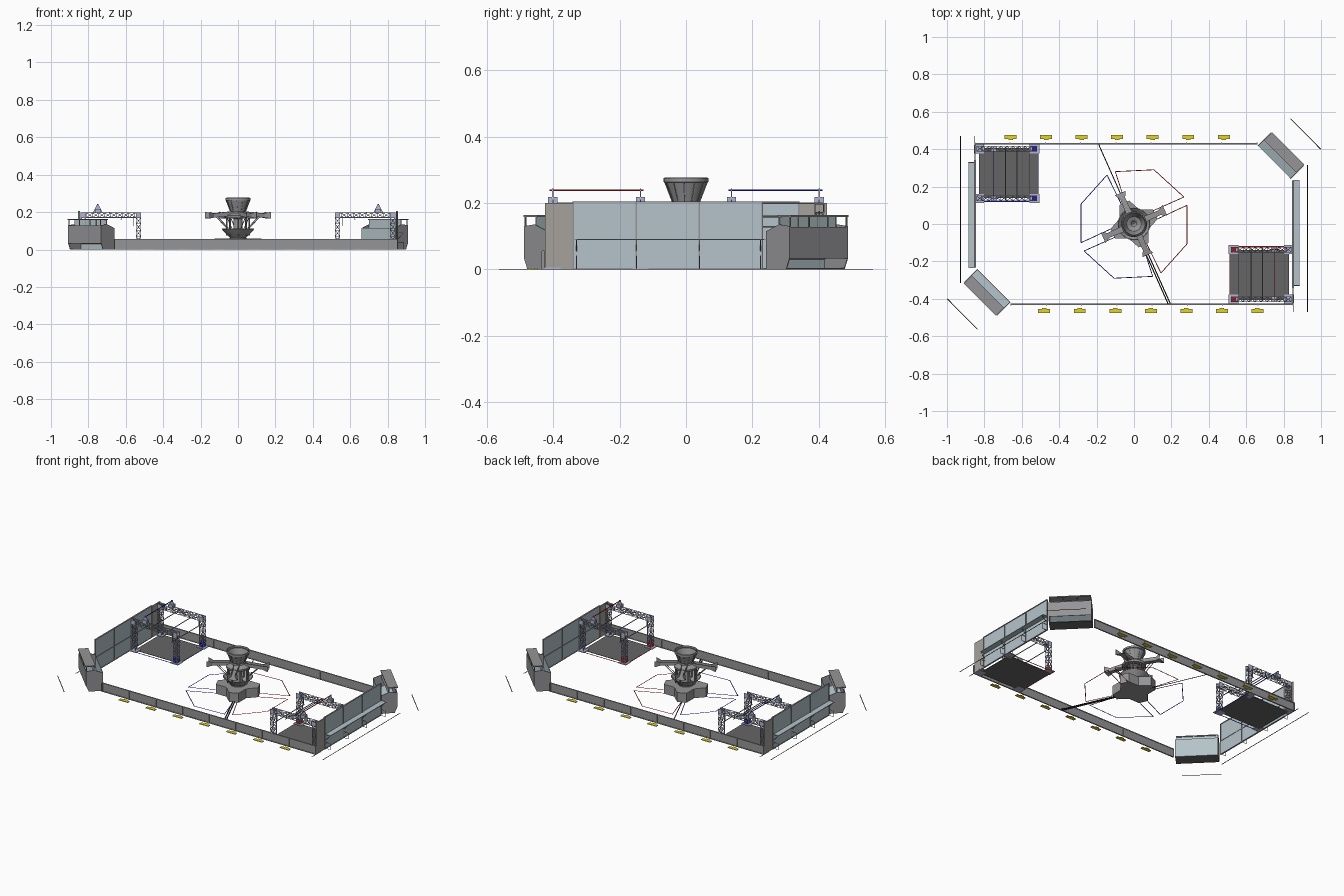
import bpy, bmesh
from math import pi, sin, cos, radians, hypot, atan2
from mathutils import Matrix, Vector

if "Cube" in bpy.data.objects:
    bpy.data.objects.remove(bpy.data.objects["Cube"])

SIDE = Matrix.Identity(4)          # half-turn used for the second half of the field


def mat(name, r, g, b):
    m = bpy.data.materials.new(name)
    m.diffuse_color = (r, g, b, 1)
    m.use_nodes = True
    m.node_tree.nodes["Principled BSDF"].inputs["Base Color"].default_value = m.diffuse_color
    return m


DARK, BLACK = mat("dark_carpet", .13, .13, .13), mat("black", .02, .02, .02)
RED, BLUE = mat("red", .6, .01, .01), mat("blue", .01, .01, .6)
PANEL, LILAC = mat("pale_panel", .46, .55, .59), mat("lilac_steel", .45, .47, .62)
YELLOW, TAN = mat("yellow", .75, .65, .03), mat("warm_grey", .38, .36, .34)
GREY = mat("grey", .3, .3, .31)


def finish(name, bm, m=GREY, thick=0, smooth=False):
    bmesh.ops.recalc_face_normals(bm, faces=bm.faces[:])
    me = bpy.data.meshes.new(name)
    bm.to_mesh(me)
    bm.free()
    ob = bpy.data.objects.new(name, me)
    bpy.context.collection.objects.link(ob)
    ob.matrix_world = SIDE
    if m:
        me.materials.append(m)
    if thick:
        mod = ob.modifiers.new("thickness", 'SOLIDIFY')
        mod.thickness, mod.offset = thick, 0
    if smooth:
        bpy.context.view_layer.objects.active = ob
        ob.select_set(True)
        bpy.ops.object.shade_smooth_by_angle(angle=radians(35))
        ob.select_set(False)
    return ob


def boxes(name, spans, m=GREY, base=Matrix.Identity(4)):
    """One object from boxes given as (x0,x1,y0,y1,z0,z1)."""
    bm = bmesh.new()
    for x0, x1, y0, y1, z0, z1 in spans:
        t = Matrix.Translation(((x0+x1)/2, (y0+y1)/2, (z0+z1)/2))
        bmesh.ops.create_cube(bm, size=1, matrix=base @ t @ Matrix.Diagonal((x1-x0, y1-y0, z1-z0, 1)))
    return finish(name, bm, m)


def bars(name, segs, r, m=GREY, sides=6):
    bm = bmesh.new()
    for a, b in segs:
        a, b = Vector(a), Vector(b)
        q = (b-a).to_track_quat('Z', 'Y').to_matrix().to_4x4()
        bmesh.ops.create_cone(bm, cap_ends=True, segments=sides, radius1=r, radius2=r, depth=(b-a).length,
                              matrix=Matrix.Translation((a+b)/2) @ q)
    return finish(name, bm, m)


def tape(name, pts, m, w=.005, h=.001):
    """Flat floor strip following a polyline."""
    bm = bmesh.new()
    for (ax, ay), (bx, by) in zip(pts, pts[1:]):
        t = Matrix.Translation(((ax+bx)/2, (ay+by)/2, h/2)) @ Matrix.Rotation(atan2(by-ay, bx-ax), 4, 'Z')
        bmesh.ops.create_cube(bm, size=1, matrix=t @ Matrix.Diagonal((hypot(bx-ax, by-ay), w, h, 1)))
    return finish(name, bm, m)


def prism(name, pts, vec, m=GREY):
    bm = bmesh.new()
    f = bm.faces.new([bm.verts.new(p) for p in pts])
    g = bmesh.ops.extrude_face_region(bm, geom=[f])
    bmesh.ops.translate(bm, vec=vec, verts=[v for v in g['geom'] if isinstance(v, bmesh.types.BMVert)])
    return finish(name, bm, m)


def lathe(name, profile, m=GREY, n=32, thick=.002):
    bm = bmesh.new()
    rings = [[bm.verts.new((r*cos(2*pi*i/n), r*sin(2*pi*i/n), z)) for i in range(n)] for r, z in profile]
    for a, b in zip(rings, rings[1:]):
        for i in range(n):
            bm.faces.new((a[i], a[(i+1) % n], b[(i+1) % n], b[i]))
    return finish(name, bm, m, thick, True)


def truss_segs(a, b, u, v, n, s=.013):
    """Chords and zigzag braces of a square truss from a to b."""
    a, b, u, v = Vector(a), Vector(b), Vector(u)*s, Vector(v)*s
    offs = [u+v, u-v, -u-v, -u+v]
    segs = [(a+o, b+o) for o in offs]
    for k in range(4):
        o, p = offs[k], offs[(k+1) % 4]
        for i in range(n):
            c, d = a.lerp(b, i/n), a.lerp(b, (i+1)/n)
            segs += [(c+o, d+p) if i % 2 else (c+p, d+o), (d+o, d+p)]
    return segs


# Everything in half() is built twice, the second time turned by 180 degrees
def half(team, own, foe):
    # Guardrail along the front with rails and posts
    boxes(team+"_guardrail_panel", [(-.66, .85, -.431, -.428, 0, .055)], GREY)
    boxes(team+"_guardrail_frame", [(-.66, .85, -.434, -.426, .051, .056), (-.66, .85, -.434, -.426, 0, .005)] +
          [(x-.003, x+.003, -.436, -.427, 0, .055) for x in [-.657+.1885*i for i in range(9)]], GREY)
    xs = [-.48+.19*i for i in range(7)]
    boxes(team+"_yellow_feet", [(x-.032, x+.032, -.475, -.455, 0, .004) for x in xs] +
          [(x-.012, x+.012, -.455, -.448, 0, .004) for x in xs], YELLOW)

    # Driver wall: three bays, shelf, legs, side panel
    bays = [-.34+.19*i for i in range(4)]
    boxes(team+"_driver_wall_lower", [(.848, .852, a+.002, a+.188, .003, .09) for a in bays[:3]], PANEL)
    boxes(team+"_driver_wall_window", [(.849, .851, a+.002, a+.188, .09, .203) for a in bays[:3]], PANEL)
    boxes(team+"_driver_wall_frame", [(.846, .855, y-.002, y+.002, 0, .205) for y in bays] +
          [(.846, .855, -.34, .23, z, z+.004) for z in (0, .088, .201)])
    boxes(team+"_driver_shelf", [(.852, .886, -.33, .235, .088, .092)], PANEL)
    legs = []
    for y in (-.33, -.15, .04, .225):
        legs += [((.853, y, .002), (.885, y, .002)), ((.885, y, .002), (.885, y, .04)),
                 ((.885, y, .04), (.853, y, .04)), ((.884, y, .088), (.853, y, .055))]
    bars(team+"_driver_wall_legs", legs, .0015)
    boxes(team+"_wall_end_panel", [(.847, .853, -.425, -.342, 0, .2)], TAN)

    # Corner terminal: local x along the diagonal, local y pointing outwards
    T = Matrix.Translation((.75, .33, 0)) @ Matrix.Rotation(-pi/4, 4, 'Z')
    prof = [(0, 0), (.085, 0), (.1, .035), (.1, .13), (.055, .135), (0, .115)]
    for sx in (-.125, .122):
        prism(team+"_terminal_side", [T @ Vector((sx, y, z)) for y, z in prof], T.to_3x3() @ Vector((.003, 0, 0)))
    boxes(team+"_terminal_front", [(-.122, .122, 0, .003, 0, .115)], PANEL, T)
    boxes(team+"_terminal_back", [(-.122, .122, .097, .1, .032, .128)], GREY, T)
    prism(team+"_terminal_chute", [T @ Vector((-.122, y, z)) for y, z in
                                   [(.003, .03), (.097, .075), (.097, .079), (.003, .034)]],
          T.to_3x3() @ Vector((.244, 0, 0)), PANEL)
    boxes(team+"_terminal_roof", [(-.122, .122, .045, .105, .157, .163)], GREY, T)
    boxes(team+"_terminal_window", [(-.122, .122, .05, .053, .115, .158)], PANEL, T)
    boxes(team+"_terminal_posts", [(x-.002, x+.002, y, y+.004, .12, .158)
                                   for x in (-.12, -.04, .04, .12) for y in (.05, .096)], GREY, T)
    boxes(team+"_terminal_base", [(-.122, .122, .003, .085, 0, .004)], DARK, T)

    # Hangar: floor, two trusses on four posts, rungs
    boxes(team+"_hangar_floor", [(.512, .83, -.405, -.14, 0, .002)], DARK)
    segs = []
    corners = [(x, y) for x in (.532, .828) for y in (-.137, -.402)]
    for x, y in corners:
        segs += truss_segs((x, y, .004), (x, y, .17), (1, 0, 0), (0, 1, 0), 5)
    for y in (-.137, -.402):
        segs += truss_segs((.519, y, .184), (.841, y, .184), (0, 1, 0), (0, 0, 1), 10)
    bars(team+"_hangar_truss", segs, .0017, LILAC, 5)
    boxes(team+"_hangar_base_plates", [(x-.027, x+.027, y-.024, y+.024, 0, .005) for x, y in corners], LILAC)
    boxes(team+"_hangar_corner_blocks", [(x-.014, x+.014, y+d-.001, y+d+.001, .17, .198)
                                         for x, y in corners for d in (-.014, .014)], LILAC)
    boxes(team+"_hangar_pads", [(x-.012, x+.012, y-.012, y+.012, .005, .03) for x, y in corners[:2]], own)
    for n, x, z in (("low", .56, .128), ("mid", .625, .159), ("high", .688, .199), ("top", .75, .238)):
        bars(team+"_"+n+"_rung", [((x, -.412, z), (x, -.128, z))], .0025, own if n == "top" else GREY, 8)
    bars(team+"_rung_hangers", [((x, y, z), (x, y, .175)) for x, z in ((.56, .128), (.625, .159))
                                for y in (-.137, -.402)], .002)
    for y in (-.139, -.404):
        prism(team+"_top_rung_bracket", [(.724, y, .198), (.776, y, .198), (.753, y, .243), (.747, y, .243)],
              (0, .004, 0), LILAC)
    boxes(team+"_rung_clamps", [(.735, .765, y-.014, y+.014, .199, .218) for y in (-.137, -.402)], LILAC)

    # Floor markings
    tape(team+"_hangar_line", [(.512, -.425), (.512, -.12), (.845, -.12)], own)
    tape(team+"_zone_line_a", [(-.045, .11), (-.1, .28), (.107, .29), (.267, .144), (.1, .07)], RED if own is RED else BLUE, .004)
    tape(team+"_zone_line_b", [(.11, .02), (.283, .1), (.283, -.107), (.144, -.262), (.065, -.1)], own, .004)
    tape(team+"_station_line", [(.927, -.47), (.927, .315)], BLACK, .004)
    tape(team+"_corner_line", [(.837, .563), (.998, .4)], BLACK, .004)
    tape(team+"_end_line", [(.852, -.435), (.852, -.47)], BLACK, .004)


half("red", RED, BLUE)
SIDE = Matrix.Rotation(pi, 4, 'Z')
half("blue", BLUE, RED)

# Centre line and cable cover
SIDE = Matrix.Identity(4)
tape("centre_line", [(-.19, .428), (-.04, .09)], BLACK, .005)
for d in (-.006, .006):
    tape("cable_cover", [(.045+d, -.105), (.188+d, -.426)], BLACK, .006, .004)

# Central tower, turned by 24 degrees
SIDE = Matrix.Rotation(radians(24), 4, 'Z')
star = []
for k in range(4):
    a = k*pi/2
    for da, r in ((-.22, .128), (.22, .128), (pi/4, .082)):
        star.append((r*cos(a+da), r*sin(a+da), 0))
prism("tower_base", star, (0, 0, .06))
lathe("lower_bowl", [(.001, .064), (.045, .066), (.058, .078), (.083, .106), (.086, .109), (.083, .111)])
lathe("core_column", [(.045, .06), (.03, .07), (.024, .1), (.022, .165), (.045, .172)])
lathe("middle_deck", [(.001, .17), (.068, .17), (.07, .174), (.07, .182), (.055, .19), (.042, .196), (.04, .205)])
lathe("upper_funnel", [(.012, .2), (.04, .204), (.046, .222), (.062, .262), (.067, .264), (.067, .274), (.063, .276),
                       (.06, .264)])
bars("tower_columns", [((.06*cos(a), .06*sin(a), .075), (.06*cos(a), .06*sin(a), .172))
                       for a in [pi/8+i*pi/4 for i in range(8)]], .004, GREY, 8)
ribs = [i*pi/6 for i in range(12)]
bars("funnel_ribs", [((.042*cos(a), .042*sin(a), .205), (.065*cos(a), .065*sin(a), .264)) for a in ribs], .0015)

# Four exit chutes with flared mouths
for k in range(4):
    SIDE = Matrix.Rotation(radians(24+90*k), 4, 'Z')
    bm = bmesh.new()
    rows = []
    for x, w, z, h in ((.035, .017, .182, .022), (.1, .014, .176, .022), (.148, .013, .171, .022), (.18, .03, .166, .036)):
        rows.append([bm.verts.new(p) for p in ((x, -w, z+h), (x, -w, z), (x, w, z), (x, w, z+h))])
    for a, b in zip(rows, rows[1:]):
        for i in range(3):
            bm.faces.new((a[i], a[i+1], b[i+1], b[i]))
    finish("exit_chute", bm, GREY, .002)
    bars("chute_brace", [((.062, y, .115), (.12, y, .172)) for y in (-.01, .01)], .0022)
